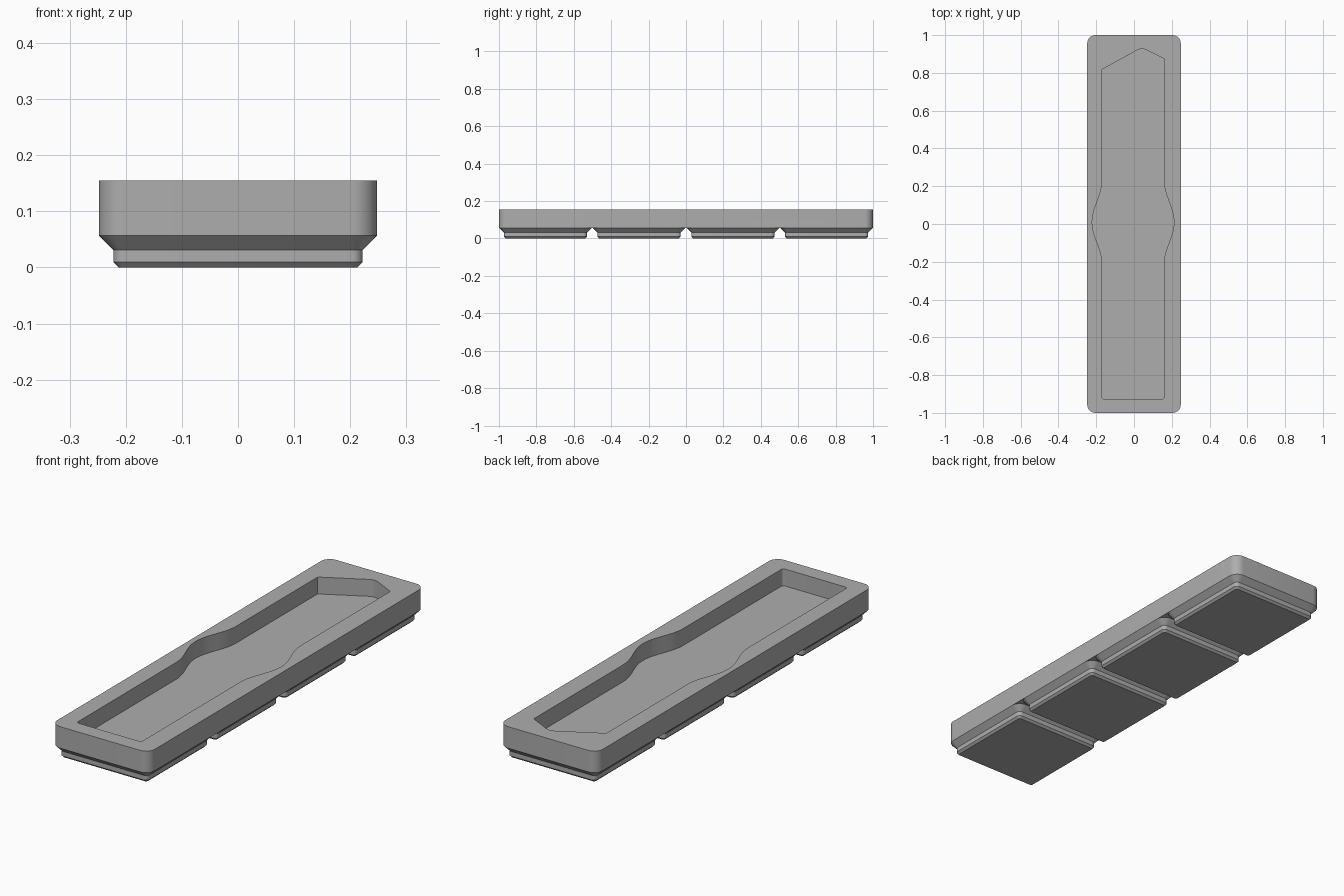
import bpy, bmesh, math

if "Cube" in bpy.data.objects:
    bpy.data.objects.remove(bpy.data.objects["Cube"])

HALF_W, HALF_L = 0.2478, 1.0
BASE_Z, TOP_Z, FLOOR_Z = 0.0567, 0.155, 0.0775
PITCH = (2 * HALF_L - 2 * HALF_W) / 3

grey = bpy.data.materials.new("plain grey")
grey.diffuse_color = (0.42, 0.42, 0.42, 1)
grey.use_nodes = True
grey.node_tree.nodes["Principled BSDF"].inputs["Base Color"].default_value = grey.diffuse_color


def rounded_rect(hx, hy, r, seg=8):
    """Counter-clockwise outline of a rectangle with round corners."""
    pts = []
    for i, (sx, sy) in enumerate([(1, 1), (-1, 1), (-1, -1), (1, -1)]):
        for k in range(seg + 1):
            a = math.pi / 2 * (i + k / seg)
            pts.append((sx * (hx - r) + r * math.cos(a),
                        sy * (hy - r) + r * math.sin(a)))
    return pts


def loft(name, layers, cy=0.0):
    """Closed solid through (outline, z) layers."""
    bm = bmesh.new()
    rings = [[bm.verts.new((x, y + cy, z)) for x, y in pts] for pts, z in layers]
    for lo, hi in zip(rings, rings[1:]):
        n = len(lo)
        for i in range(n):
            j = (i + 1) % n
            bm.faces.new((lo[i], lo[j], hi[j], hi[i]))
    bm.faces.new(rings[0][::-1])
    bm.faces.new(rings[-1])
    mesh = bpy.data.meshes.new(name)
    bm.to_mesh(mesh)
    bm.free()
    mesh.materials.append(grey)
    ob = bpy.data.objects.new(name, mesh)
    bpy.context.collection.objects.link(ob)
    return ob


def combine(target, helper, operation):
    """Apply a boolean and remove the helper."""
    bpy.context.view_layer.objects.active = target
    mod = target.modifiers.new(operation.lower(), 'BOOLEAN')
    mod.operation, mod.solver, mod.object = operation, 'EXACT', helper
    bpy.ops.object.modifier_apply(modifier=mod.name)
    bpy.data.objects.remove(helper)


# Tray body
outline = rounded_rect(HALF_W, HALF_W, 0.045)
body_outline = rounded_rect(HALF_W, HALF_L, 0.045)
tray = loft("tray", [(body_outline, BASE_Z), (body_outline, TOP_Z)])

# Pocket: straight sides with finger bulges and an off-centre peaked end
LEFT, RIGHT, MID = -0.169, 0.159, 0.01


def bulge(x, sign):
    pts = []
    for k in range(25):
        t = -1 + k / 12
        pts.append((x + sign * 0.0525 * (0.5 + 0.5 * math.cos(math.pi * t)),
                    MID + sign * 0.218 * t))
    return pts


def corner(cx, cy, r, a0, a1, seg=6):
    return [(cx + r * math.cos(math.radians(a0 + (a1 - a0) * k / seg)),
             cy + r * math.sin(math.radians(a0 + (a1 - a0) * k / seg)))
            for k in range(seg + 1)]


pocket_outline = (corner(LEFT + 0.012, -0.916, 0.012, 180, 270)
                  + corner(RIGHT - 0.012, -0.916, 0.012, 270, 360)
                  + bulge(RIGHT, 1)
                  + [(RIGHT, 0.875)]
                  + corner(0.043, 0.873, 0.054, 62, 119)
                  + [(LEFT, 0.818)]
                  + bulge(LEFT, -1))
pocket = loft("pocket_cutter", [(pocket_outline, FLOOR_Z), (pocket_outline, 0.2)])
combine(tray, pocket, 'DIFFERENCE')

# Four stepped feet
for i in range(4):
    mid = rounded_rect(0.222, 0.222, 0.019)
    foot = loft("foot", [(rounded_rect(0.2125, 0.2125, 0.0096), 0.0),
                         (mid, 0.0096), (mid, 0.031), (outline, BASE_Z)],
                (i - 1.5) * PITCH)
    combine(tray, foot, 'UNION')

# Smooth the rounded corners, keep the edges sharp
bpy.ops.object.select_all(action='DESELECT')
tray.select_set(True)
bpy.context.view_layer.objects.active = tray
bpy.ops.object.shade_smooth_by_angle(angle=math.radians(25))
